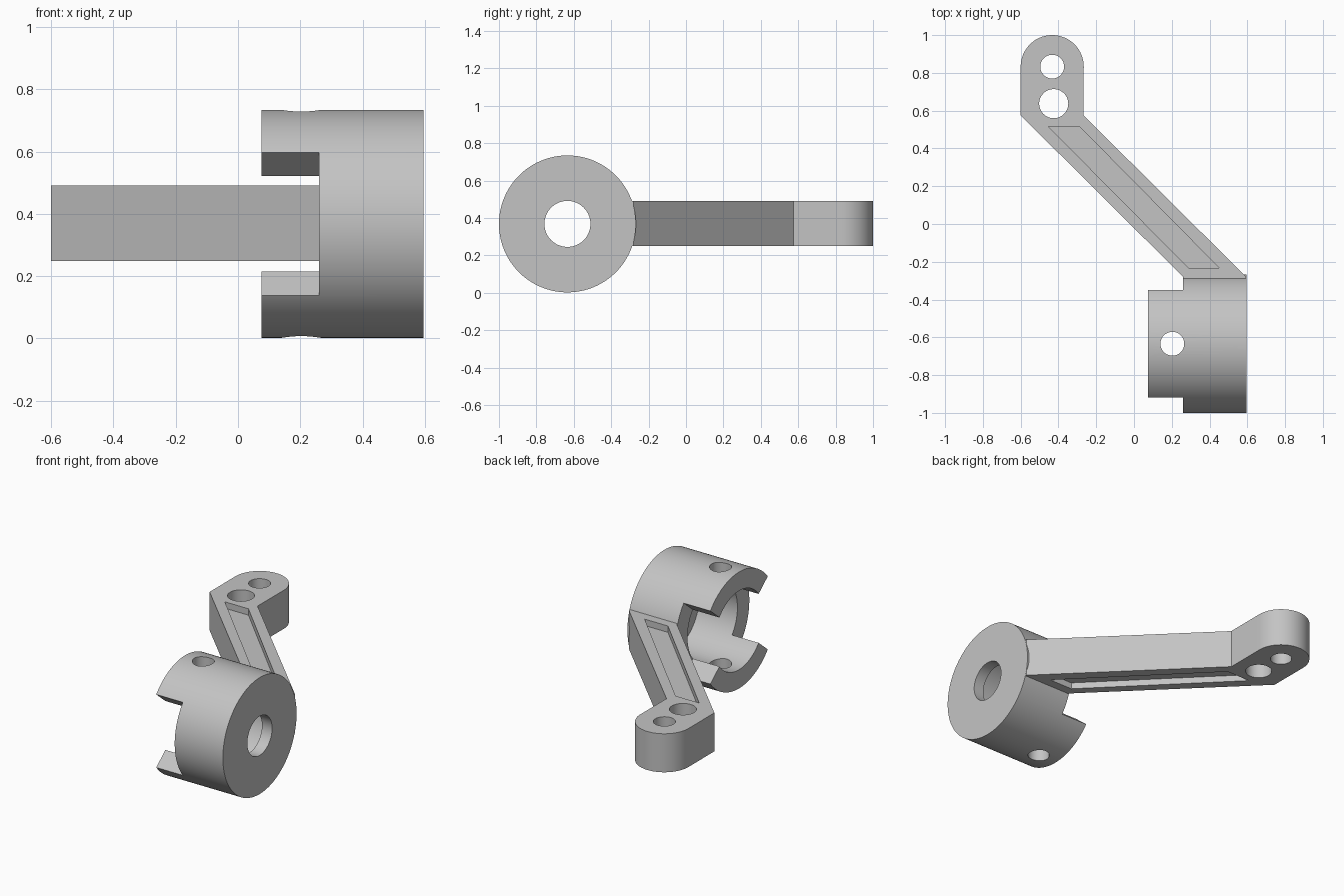
import bpy
import bmesh
from math import cos, sin, pi, radians
from mathutils import Matrix, Vector

if "Cube" in bpy.data.objects:
    bpy.data.objects.remove(bpy.data.objects["Cube"], do_unlink=True)

grey = bpy.data.materials.new("light grey")
grey.use_nodes = True
colour = (0.55, 0.55, 0.55, 1)
grey.diffuse_color = colour
grey.node_tree.nodes["Principled BSDF"].inputs["Base Color"].default_value = colour

AXIS_Y, AXIS_Z = -0.634, 0.368      # drum axis, running along x
ALONG_X = Matrix(((0, 0, 1, 0), (1, 0, 0, AXIS_Y), (0, 1, 0, AXIS_Z), (0, 0, 0, 1)))


def prism(name, outline, low, high, matrix=Matrix()):
    """Extrude a flat outline between two heights."""
    bm = bmesh.new()
    base = bm.faces.new([bm.verts.new((x, y, low)) for x, y in outline])
    top = bmesh.ops.extrude_face_region(bm, geom=[base])["geom"]
    verts = [v for v in top if isinstance(v, bmesh.types.BMVert)]
    bmesh.ops.translate(bm, verts=verts, vec=Vector((0, 0, high - low)))
    bmesh.ops.recalc_face_normals(bm, faces=bm.faces)
    bm.transform(matrix)
    mesh = bpy.data.meshes.new(name)
    bm.to_mesh(mesh)
    bm.free()
    mesh.materials.append(grey)
    obj = bpy.data.objects.new(name, mesh)
    bpy.context.collection.objects.link(obj)
    return obj


def arc(x, y, radius, start=0, end=2 * pi, steps=64):
    return [(x + radius * cos(start + (end - start) * i / steps),
             y + radius * sin(start + (end - start) * i / steps)) for i in range(steps)]


def cut(target, cutter):
    bpy.context.view_layer.objects.active = target
    mod = target.modifiers.new("cut", "BOOLEAN")
    mod.operation = "DIFFERENCE"
    mod.solver = "EXACT"
    mod.object = cutter
    bpy.ops.object.modifier_apply(modifier=mod.name)
    bpy.data.objects.remove(cutter, do_unlink=True)


def smooth(obj):
    bpy.ops.object.select_all(action="DESELECT")
    obj.select_set(True)
    bpy.context.view_layer.objects.active = obj
    bpy.ops.object.shade_smooth_by_angle(angle=radians(30))


# Drum: cup with an end wall, axle hole, side slots and a pin hole
drum = prism("clamp_drum", arc(0, 0, 0.366, steps=128), 0.075, 0.595, ALONG_X)
cut(drum, prism("bore", arc(0, 0, 0.248, steps=96), 0, 0.525, ALONG_X))
cut(drum, prism("axle_hole", arc(0, 0, 0.123), 0.4, 0.7, ALONG_X))
for side in (-1, 1):
    wedge = [(side * 0.01, 0), (side * 0.6, 0.492), (side * 0.6, -0.492)]
    cut(drum, prism("slot", wedge, 0, 0.26, ALONG_X))
cut(drum, prism("pin_hole", arc(0.203, AXIS_Y, 0.063), -0.1, 0.9))
smooth(drum)

# Arm: slanted bar with a rounded head, sunk into the drum wall
LOW, HIGH = 0.249, 0.491
outline = arc(-0.433, 0.833, 0.167, 0, pi, 40) + [
    (-0.6, 0.833), (-0.6, 0.575), (0.26, -0.28), (0.26, -0.33),
    (0.594, -0.33), (0.594, -0.28), (-0.267, 0.575)]
arm = prism("lever_arm", outline, LOW, HIGH)
for x, y, radius in ((-0.433, 0.833, 0.063), (-0.425, 0.637, 0.077)):
    cut(arm, prism("head_hole", arc(x, y, radius), 0, 1))

# Shallow grooves on both faces of the arm
groove = [(-0.452, 0.515), (-0.288, 0.515), (0.45, -0.232), (0.288, -0.232)]
for low, high in ((HIGH - 0.04, HIGH + 0.1), (LOW - 0.1, LOW + 0.04)):
    cut(arm, prism("groove", groove, low, high))
smooth(arm)
